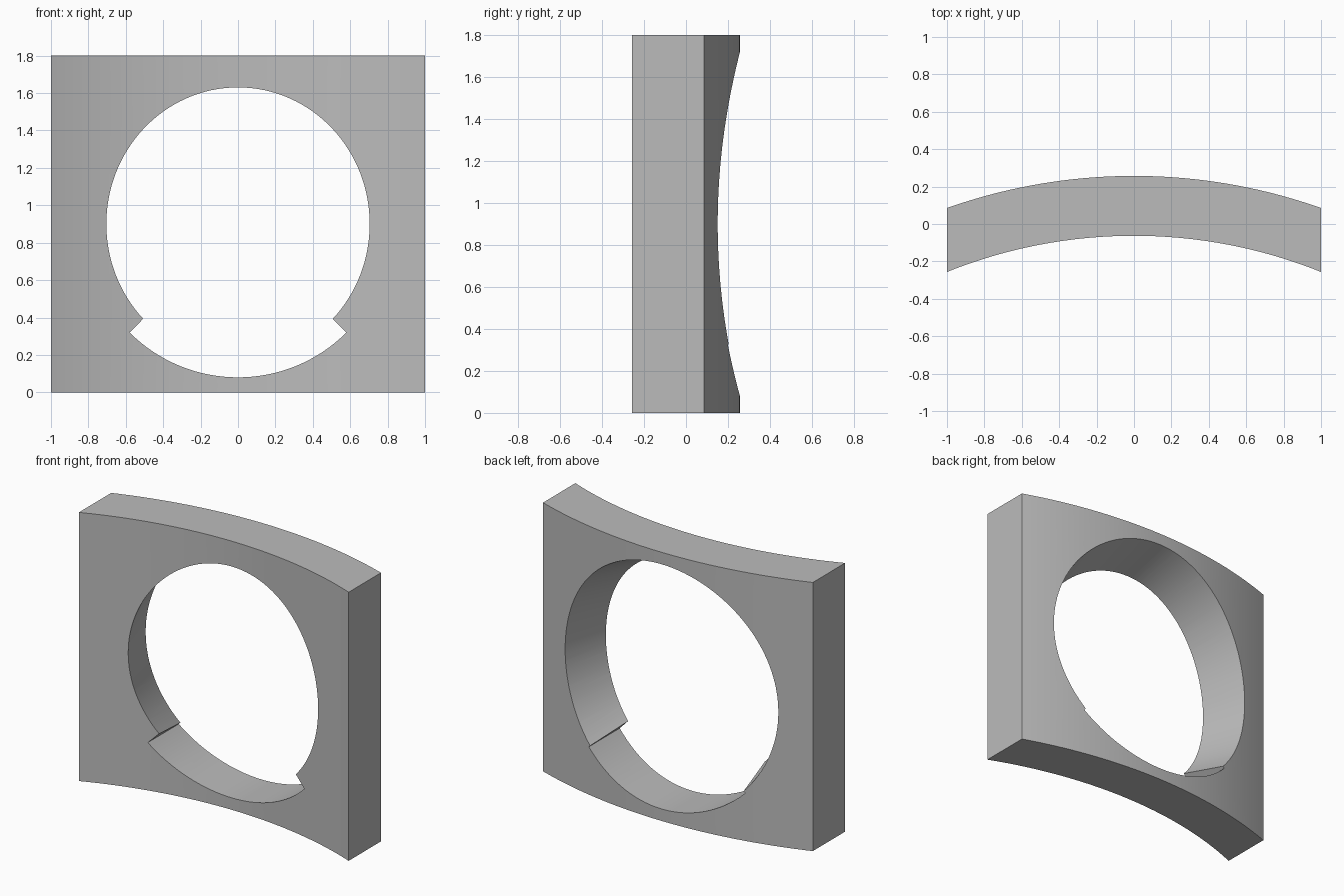
import bpy, bmesh, math

if "Cube" in bpy.data.objects:
    bpy.data.objects.remove(bpy.data.objects["Cube"])

HEIGHT, MID_Z = 1.8, 0.9
OUTER_R, INNER_R = 3.0, 2.68
BACK_Y = 0.257
AXIS_Y = BACK_Y - OUTER_R
HOLE_R, TAPER = 0.82, 0.28

grey = bpy.data.materials.new("plain grey")
grey.use_nodes = True
grey.diffuse_color = (0.5, 0.5, 0.5, 1)
grey.node_tree.nodes["Principled BSDF"].inputs["Base Color"].default_value = grey.diffuse_color


def add_object(name, bm):
    bmesh.ops.recalc_face_normals(bm, faces=bm.faces)
    mesh = bpy.data.meshes.new(name)
    bm.to_mesh(mesh)
    bm.free()
    mesh.materials.append(grey)
    obj = bpy.data.objects.new(name, mesh)
    bpy.context.collection.objects.link(obj)
    return obj


def loft(name, first, second):
    """Closed solid between two matching outlines."""
    bm = bmesh.new()
    a = [bm.verts.new(p) for p in first]
    b = [bm.verts.new(p) for p in second]
    bm.faces.new(a)
    bm.faces.new(b)
    for i in range(len(a)):
        j = (i + 1) % len(a)
        bm.faces.new((a[i], a[j], b[j], b[i]))
    return add_object(name, bm)


def circle(radius, y, start, sweep, steps):
    return [(radius * math.cos(start + sweep * i / steps), y,
             MID_Z + radius * math.sin(start + sweep * i / steps)) for i in range(steps + 1)]


# Curved slab: two concentric arcs with flat, parallel ends
def arc(radius, steps=64):
    half = math.asin(1 / radius)
    angles = [half * (2 * i / steps - 1) for i in range(steps + 1)]
    return [(radius * math.sin(t), AXIS_Y + radius * math.cos(t)) for t in angles]


outline = arc(OUTER_R) + arc(INNER_R)[::-1]
panel = loft("curved_panel", [(x, y, 0) for x, y in outline],
             [(x, y, HEIGHT) for x, y in outline])

# Tapered round opening, wider at the back
rings = []
for y in (-0.5, 0.5):
    rings.append(circle(HOLE_R - TAPER * (BACK_Y - y), y, 0, math.tau, 128)[:-1])
opening = loft("opening_cutter", *rings)

# Straight-walled quarter recess along the bottom of the opening
sectors = [[(0, y, MID_Z)] + circle(HOLE_R, y, math.radians(225), math.pi / 2, 32)
           for y in (-0.6, 0.6)]
recess = loft("recess_cutter", *sectors)

bpy.context.view_layer.objects.active = panel
panel.select_set(True)
for cutter in (opening, recess):
    mod = panel.modifiers.new(cutter.name, "BOOLEAN")
    mod.operation = "DIFFERENCE"
    mod.solver = "EXACT"
    mod.object = cutter
    bpy.ops.object.modifier_apply(modifier=mod.name)
    bpy.data.objects.remove(cutter)

bpy.ops.object.select_all(action="DESELECT")
panel.select_set(True)
bpy.ops.object.shade_smooth_by_angle(angle=math.radians(30))
